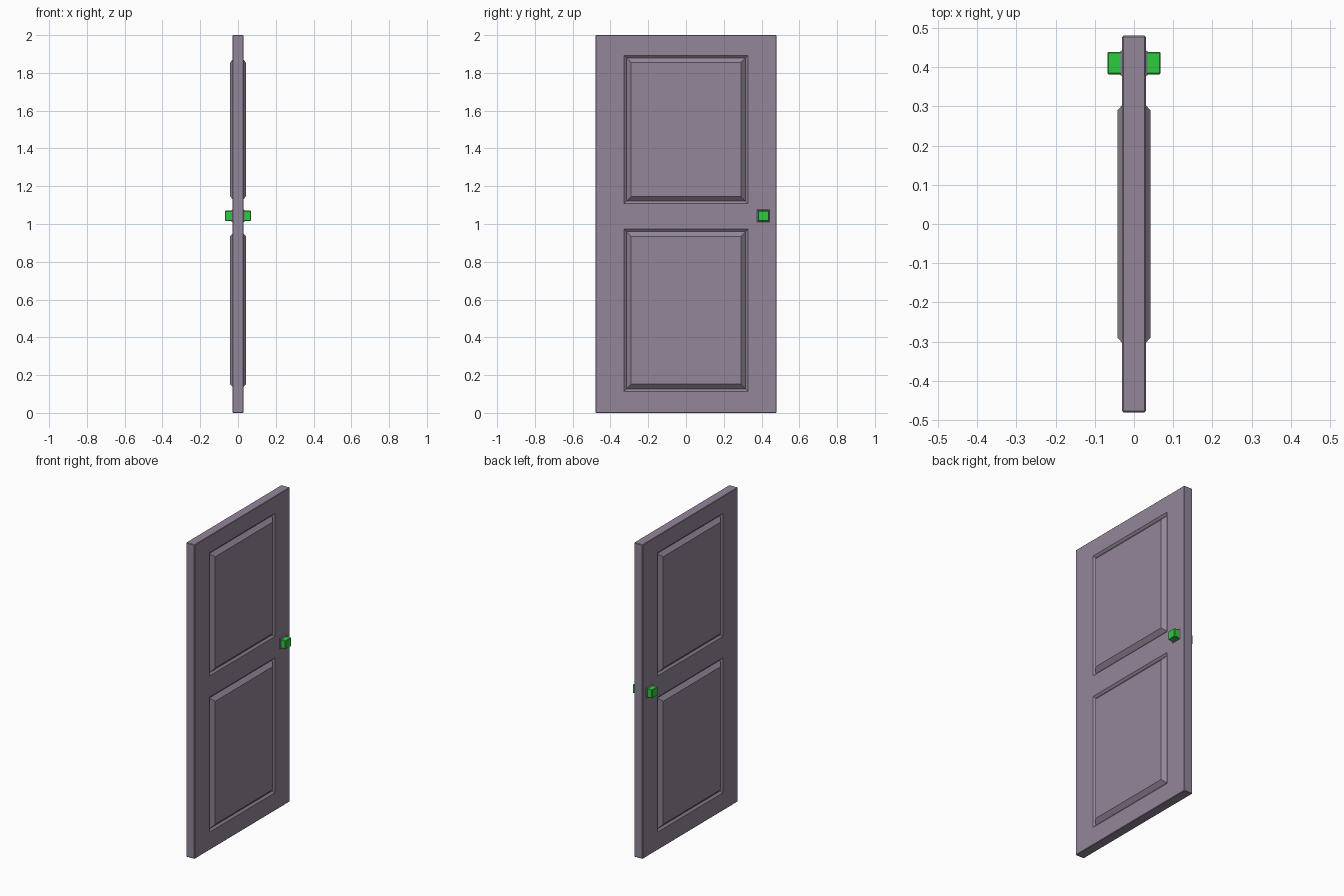
import bpy, bmesh
from mathutils import Vector

if "Cube" in bpy.data.objects:
    bpy.data.objects.remove(bpy.data.objects["Cube"])


def material(name, color):
    m = bpy.data.materials.new(name)
    m.diffuse_color = (*color, 1)
    m.use_nodes = True
    m.node_tree.nodes["Principled BSDF"].inputs["Base Color"].default_value = m.diffuse_color
    return m


paint = material("door_paint", (0.29, 0.24, 0.32))
green = material("knob_green", (0.027, 0.604, 0.051))


def finish(bm, name, mat):
    me = bpy.data.meshes.new(name)
    bm.normal_update()
    bm.to_mesh(me)
    bm.free()
    me.materials.append(mat)
    ob = bpy.data.objects.new(name, me)
    bpy.context.collection.objects.link(ob)
    return ob


def box(size, center):
    bm = bmesh.new()
    bmesh.ops.create_cube(bm, size=1)
    bmesh.ops.scale(bm, vec=size, verts=bm.verts)
    bmesh.ops.translate(bm, vec=center, verts=bm.verts)
    return bm


def bevel(bm, width):
    bmesh.ops.bevel(bm, geom=bm.edges[:], offset=width, segments=1,
                    profile=0.5, affect='EDGES')


# Door slab, with a grooved and raised panel pair on both faces
bm = box((0.06, 0.96, 2.0), (0, 0, 1.0))
bevel(bm, 0.003)
cuts = [((0, y, 0), (0, 1, 0)) for y in (-0.328, 0.328)]
cuts += [((0, 0, z), (0, 0, 1)) for z in (0.114, 0.973, 1.108, 1.893)]
for co, no in cuts:
    bmesh.ops.bisect_plane(bm, geom=bm.verts[:] + bm.edges[:] + bm.faces[:],
                           plane_co=co, plane_no=no)
bm.normal_update()
panels = []
for f in bm.faces:
    c = f.calc_center_median()
    if abs(f.normal.x) > 0.9 and abs(c.y) < 0.3 and (0.2 < c.z < 0.9 or 1.2 < c.z < 1.8):
        panels.append(f)
# Groove down, then slope up to the raised field
for thickness, depth in ((0.013, -0.011), (0.025, 0.023)):
    bmesh.ops.inset_individual(bm, faces=panels, thickness=thickness, depth=depth,
                               use_even_offset=True)
    bm.normal_update()
finish(bm, "door_slab", paint)

# Knob and its tapered base on each side
KY, KZ = 0.41, 1.043
for side, s in (("right", 1), ("left", -1)):
    bm = box((0.008, 0.07, 0.07), (s * 0.031, KY, KZ))
    for v in bm.verts:
        if v.co.x * s > 0.031:
            v.co.y = KY + (v.co.y - KY) * 0.86
            v.co.z = KZ + (v.co.z - KZ) * 0.86
    finish(bm, "knob_base_" + side, paint)
    bm = box((0.040, 0.057, 0.055), (s * 0.048, KY, KZ))
    bevel(bm, 0.003)
    finish(bm, "knob_" + side, green)
